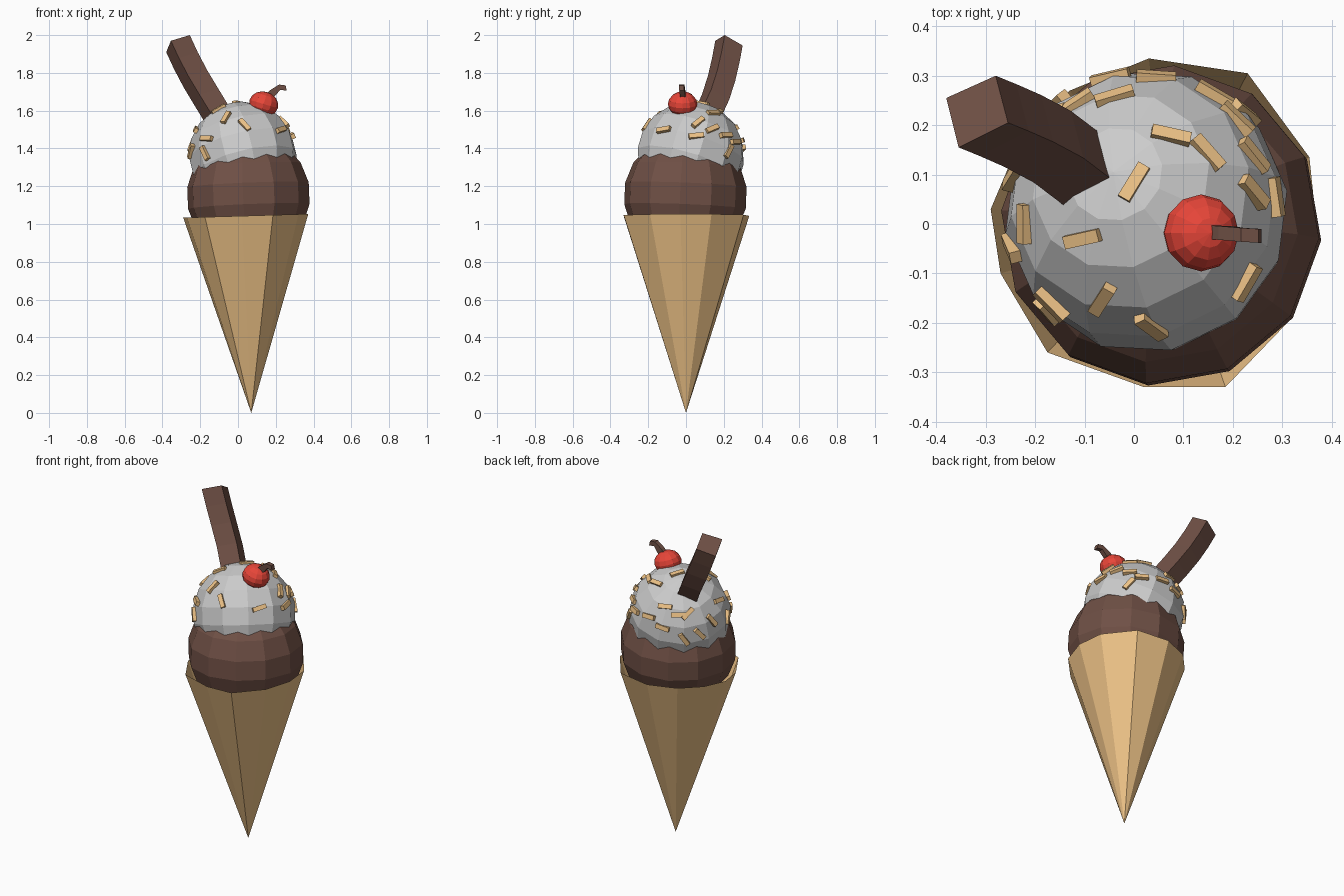
import bpy, bmesh, math
from mathutils import Vector, Matrix

if "Cube" in bpy.data.objects:
    bpy.data.objects.remove(bpy.data.objects["Cube"])

def material(name, rgb):
    m = bpy.data.materials.new(name)
    m.diffuse_color = (*rgb, 1)
    m.use_nodes = True
    m.node_tree.nodes["Principled BSDF"].inputs["Base Color"].default_value = m.diffuse_color
    return m

WAFER = material("wafer", (0.85, 0.54, 0.24))
CHOC = material("chocolate", (0.16, 0.08, 0.06))
RED = material("cherry_red", (0.8, 0.06, 0.04))

def finish(bm, name, mat=None):
    bmesh.ops.recalc_face_normals(bm, faces=bm.faces)
    me = bpy.data.meshes.new(name)
    bm.to_mesh(me)
    bm.free()
    ob = bpy.data.objects.new(name, me)
    bpy.context.collection.objects.link(ob)
    if mat:
        me.materials.append(mat)
    return ob

def ball(name, centre, radius, pole, segs, rings, phase=0, mat=None, squash=1):
    bm = bmesh.new()
    bmesh.ops.create_uvsphere(bm, u_segments=segs, v_segments=rings, radius=radius)
    tilt = Vector((0, 0, 1)).rotation_difference(Vector(pole)).to_matrix().to_4x4()
    bm.transform(Matrix.Translation(centre) @ tilt
                 @ Matrix.Rotation(math.radians(phase), 4, 'Z')
                 @ Matrix.Diagonal((1, 1, squash, 1)))
    return finish(bm, name, mat)

def sweep(name, path, sections, mat):
    """Join one four-cornered section per path point into a closed bar."""
    bm = bmesh.new()
    loops = [[bm.verts.new(Vector(p) + Vector(o)) for o in s] for p, s in zip(path, sections)]
    for a, b in zip(loops, loops[1:]):
        for i in range(4):
            j = (i + 1) % 4
            bm.faces.new((a[i], a[j], b[j], b[i]))
    bm.faces.new(loops[0])
    bm.faces.new(loops[-1])
    return finish(bm, name, mat)

# Waffle cone: faceted, slightly irregular rolled rim
rim = [(0.03, 0.335), (-0.13, 0.27), (-0.235, 0.16), (-0.29, 0.03), (-0.27, -0.1),
       (-0.175, -0.26), (0.02, -0.33), (0.185, -0.33), (0.32, -0.19),
       (0.372, -0.03), (0.355, 0.135), (0.23, 0.305)]
bm = bmesh.new()
tip = bm.verts.new((0.07, 0, 0))
edge = [bm.verts.new((x, y, 1.042 + 0.03 * x)) for x, y in rim]
for i, v in enumerate(edge):
    bm.faces.new((tip, edge[(i + 1) % len(edge)], v))
finish(bm, "cone", WAFER)

# Scoops
ball("lower_scoop", (0.055, -0.003, 1.15), 0.328, (-0.04, 0.04, 1), 12, 9, -5, CHOC)
C, R = Vector((0.025, 0.025, 1.36)), 0.288
ball("upper_scoop", C, R, (-0.25, 0.3, 1), 12, 9, 10)

# Cherry and its bent stem
ball("cherry", (0.136, -0.018, 1.635), 0.078, (0.3, 0, 1), 12, 8, 0, RED, 0.85)
s = 0.014
flat = [(-s, -s, s), (s, -s, -s), (s, s, -s), (-s, s, s)]
end = [(-0.003, -s, s), (0.003, -s, -s), (0.003, s, -s), (-0.003, s, s)]
sweep("cherry_stem", [(0.15, -0.016, 1.66), (0.185, -0.018, 1.695), (0.22, -0.022, 1.724),
                      (0.255, -0.024, 1.72)], [flat, flat, end, end], CHOC)

# Curved chocolate stick
corners = [(0.062, -0.024, 0.044), (-0.038, -0.074, 0.014),
           (-0.063, 0.026, -0.046), (0.037, 0.071, -0.011)]
sweep("chocolate_stick",
      [(-0.317, 0.229, 1.956), (-0.275, 0.212, 1.865), (-0.225, 0.19, 1.77),
       (-0.165, 0.158, 1.67), (-0.107, 0.114, 1.575), (-0.06, 0.07, 1.48)],
      [corners] * 6, CHOC)

# Sprinkles: (x, y, heading) seen from above, laid on the upper scoop
seen = [(-.105, -.03, 15), (0, .085, 60), (.075, .18, -10), (-.065, -.155, 60),
        (.035, -.21, -65), (.23, -.12, 75), (.245, .065, -25), (.245, .14, -25),
        (.21, .215, -40), (.29, .055, -70), (.15, .145, -50), (-.04, .26, 20),
        (-.225, 0, 75), (-.17, -.165, -45), (.165, .265, -30), (.045, .3, 0),
        (-.12, .245, 35)]
spots = []
for x, y, a in seen:
    dx, dy = (x - C.x) / R, (y - C.y) / R
    n = Vector((dx, dy, math.sqrt(max(0.03, 1 - dx * dx - dy * dy)))).normalized()
    a = math.radians(a)
    spots.append((n, Vector((math.cos(a), math.sin(a), 0))))
# Low sprinkles around the back and left: (compass angle, elevation)
for ang, el in [(105, 8), (130, -5), (148, 0), (165, 12), (195, 5), (225, 3), (135, 25), (45, 5)]:
    a, e = math.radians(ang), math.radians(el)
    n = Vector((math.cos(a) * math.cos(e), math.sin(a) * math.cos(e), math.sin(e)))
    spots.append((n, Vector((-math.sin(a) * 0.6, math.cos(a) * 0.6, math.sin(ang * 7)))))

bm = bmesh.new()
for n, d in spots:
    t = (d - n * d.dot(n)).normalized()
    b = n.cross(t)
    rot = Matrix((t, b, n)).transposed().to_4x4()
    bmesh.ops.create_cube(bm, size=1, matrix=Matrix.Translation(C + n * R * 0.98) @ rot
                          @ Matrix.Diagonal((0.08, 0.026, 0.026, 1)))
finish(bm, "sprinkles", WAFER)
